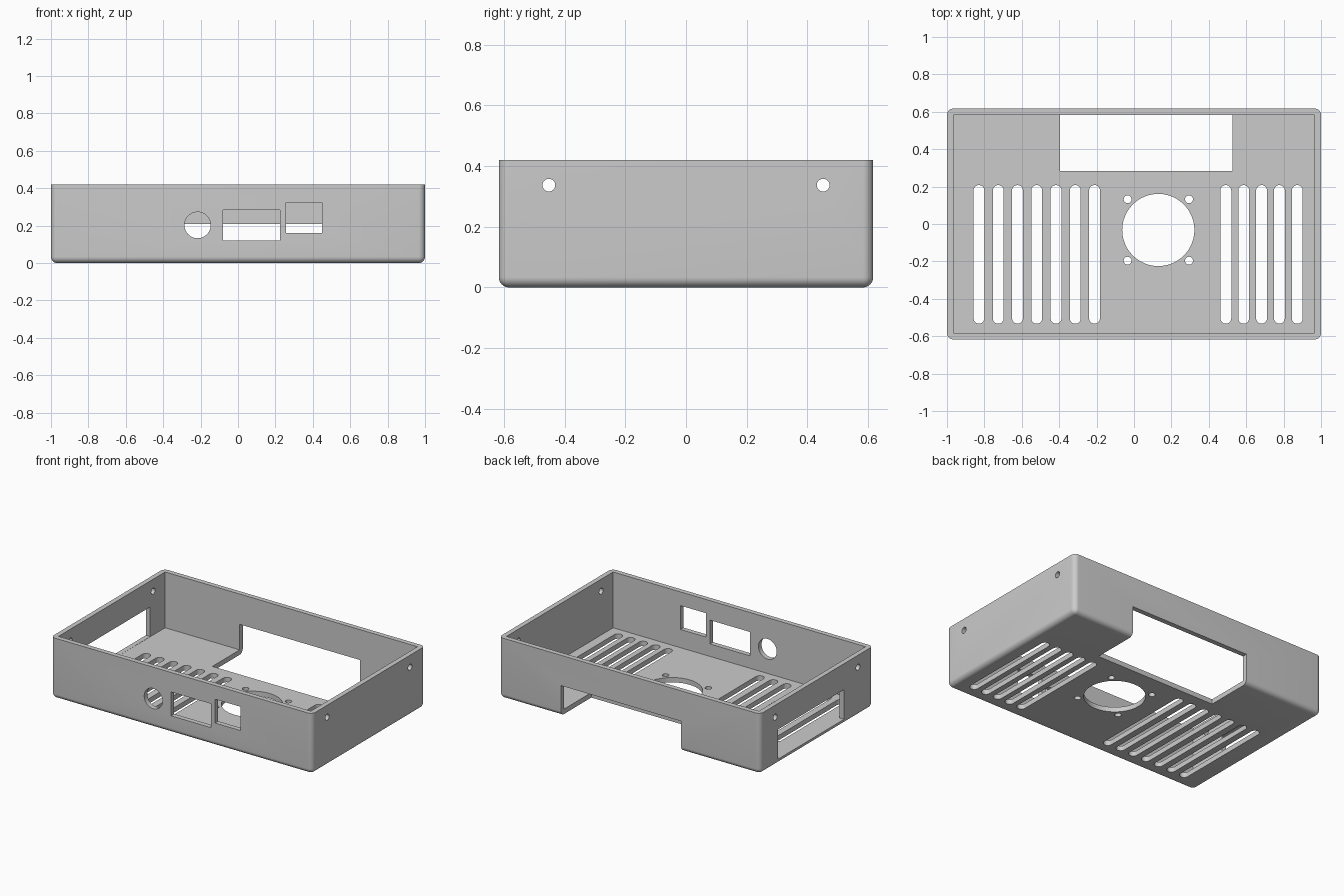
import bpy, bmesh, math
from mathutils import Matrix, Vector

cube = bpy.data.objects.get("Cube")
if cube:
    bpy.data.objects.remove(cube, do_unlink=True)

HALF_X, HALF_Y, HEIGHT, WALL = 1.0, 0.617, 0.42, 0.034

grey = bpy.data.materials.new("plain grey")
grey.use_nodes = True
colour = (0.6, 0.6, 0.6, 1)
grey.diffuse_color = colour
grey.node_tree.nodes["Principled BSDF"].inputs["Base Color"].default_value = colour


def add_box(bm, low, high):
    low, high = Vector(low), Vector(high)
    size = high - low
    matrix = Matrix.Translation((low + high) / 2) @ Matrix.Diagonal((*size, 1))
    bmesh.ops.create_cube(bm, size=1, matrix=matrix)


def add_rod(bm, centre, radius, depth, axis="Z"):
    turn = {"X": Matrix.Rotation(math.pi / 2, 4, "Y"),
            "Y": Matrix.Rotation(math.pi / 2, 4, "X"),
            "Z": Matrix.Identity(4)}[axis]
    bmesh.ops.create_cone(bm, cap_ends=True, segments=48, radius1=radius, radius2=radius,
                          depth=depth, matrix=Matrix.Translation(centre) @ turn)


def add_slot(bm, x, y0, y1, radius):
    # Upright prism with rounded ends
    verts = []
    for i in range(34):
        end, step = divmod(i, 17)
        a = math.pi * (end + step / 16)
        y = y0 + radius if end else y1 - radius
        verts.append(bm.verts.new((x + radius * math.cos(a), y + radius * math.sin(a), -0.1)))
    face = bm.faces.new(verts)
    out = bmesh.ops.extrude_face_region(bm, geom=[face])["geom"]
    top = [v for v in out if isinstance(v, bmesh.types.BMVert)]
    bmesh.ops.translate(bm, vec=(0, 0, 0.2), verts=top)


def finish(bm, name):
    bmesh.ops.recalc_face_normals(bm, faces=bm.faces)
    mesh = bpy.data.meshes.new(name)
    bm.to_mesh(mesh)
    bm.free()
    obj = bpy.data.objects.new(name, mesh)
    bpy.context.collection.objects.link(obj)
    mesh.materials.append(grey)
    return obj


def cut(target, cutter):
    cutter.hide_render = True
    mod = target.modifiers.new("cut", "BOOLEAN")
    mod.operation, mod.solver, mod.object = "DIFFERENCE", "EXACT", cutter
    bpy.ops.object.select_all(action="DESELECT")
    bpy.context.view_layer.objects.active = target
    target.select_set(True)
    bpy.ops.object.modifier_apply(modifier=mod.name)
    bpy.data.objects.remove(cutter, do_unlink=True)


# Outer shell: block rounded everywhere except around the open rim
bm = bmesh.new()
add_box(bm, (-HALF_X, -HALF_Y, 0), (HALF_X, HALF_Y, HEIGHT))
edges = [e for e in bm.edges if min(v.co.z for v in e.verts) < 0.01]
bmesh.ops.bevel(bm, geom=edges, offset=0.034, segments=8, profile=0.5, affect="EDGES")
tray = finish(bm, "enclosure_tray")

# Inner cavity
bm = bmesh.new()
add_box(bm, (-HALF_X + WALL, -HALF_Y + WALL, WALL), (HALF_X - WALL, HALF_Y - WALL, 1))
cut(tray, finish(bm, "cavity_cutter"))

bm = bmesh.new()
# Notch through the back wall and floor
add_box(bm, (-0.395, 0.284, -0.1), (0.526, 0.8, 0.21))
# Right wall opening
add_box(bm, (-1.1, -0.3, 0.035), (-0.94, 0.42, 0.24))
# Front connector openings
add_box(bm, (-0.08, -0.7, 0.12), (0.225, -0.56, 0.285))
add_box(bm, (0.257, -0.7, 0.16), (0.45, -0.56, 0.325))
add_rod(bm, (-0.216, -0.63, 0.203), 0.07, 0.14, "Y")
# Fan opening with four screw holes
fan = Vector((0.13, -0.032, 0))
add_rod(bm, fan, 0.193, 0.2)
for sx in (-1, 1):
    for sy in (-1, 1):
        add_rod(bm, fan + Vector((sx, sy, 0)) * 0.164, 0.021, 0.2)
        # Lid screw holes in the end walls
        add_rod(bm, (sx, sy * 0.452, 0.337), 0.021, 0.14, "X")
# Ventilation slots
for start, step, count in ((-0.829, 0.103, 7), (0.491, 0.0955, 5)):
    for i in range(count):
        add_slot(bm, start + i * step, -0.533, 0.208, 0.029)
cut(tray, finish(bm, "opening_cutter"))

bpy.ops.object.shade_smooth_by_angle(angle=math.radians(30))
